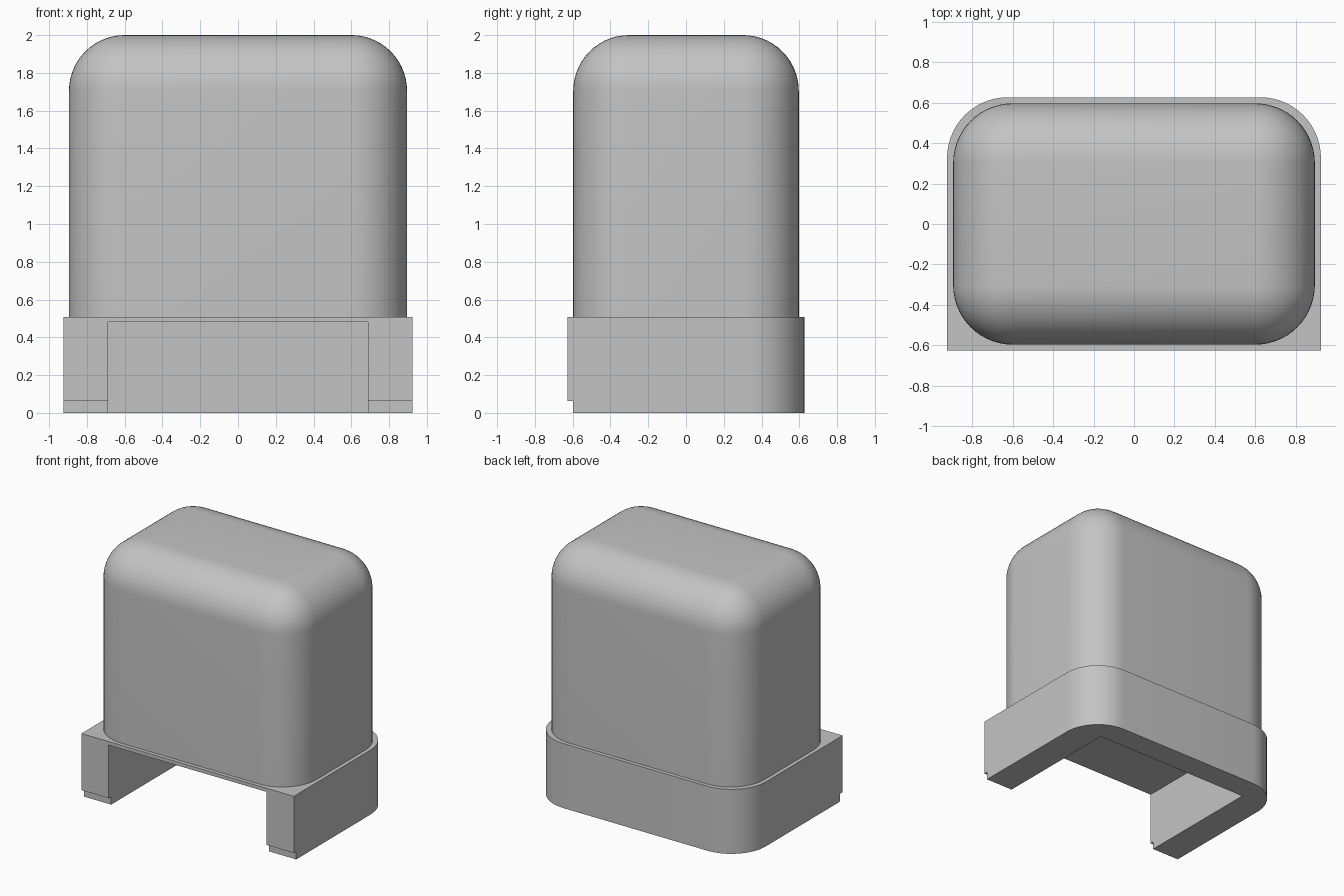
import bpy, bmesh, math

if "Cube" in bpy.data.objects:
    bpy.data.objects.remove(bpy.data.objects["Cube"])

grey = bpy.data.materials.new("plain_grey")
grey.diffuse_color = (0.55, 0.55, 0.55, 1)
grey.use_nodes = True
grey.node_tree.nodes["Principled BSDF"].inputs["Base Color"].default_value = grey.diffuse_color


def box(name, lo, hi, bevel_rule=None, radius=0.3, segments=14):
    """Box between two corners; edges chosen by bevel_rule(mid, direction) are rounded."""
    bm = bmesh.new()
    bmesh.ops.create_cube(bm, size=1)
    for v in bm.verts:
        v.co = [(a + b) / 2 + c * (b - a) for a, b, c in zip(lo, hi, v.co)]
    if bevel_rule:
        edges = [e for e in bm.edges
                 if bevel_rule((e.verts[0].co + e.verts[1].co) / 2,
                               e.verts[0].co - e.verts[1].co)]
        bmesh.ops.bevel(bm, geom=edges, offset=radius, offset_type='OFFSET',
                        segments=segments, profile=0.5, affect='EDGES')
    bmesh.ops.recalc_face_normals(bm, faces=bm.faces[:])
    me = bpy.data.meshes.new(name)
    bm.to_mesh(me)
    bm.free()
    me.materials.append(grey)
    ob = bpy.data.objects.new(name, me)
    bpy.context.collection.objects.link(ob)
    return ob


def activate(ob):
    bpy.ops.object.select_all(action='DESELECT')
    ob.select_set(True)
    bpy.context.view_layer.objects.active = ob


def cut(ob, cutter):
    activate(ob)
    mod = ob.modifiers.new("cut", 'BOOLEAN')
    mod.operation = 'DIFFERENCE'
    mod.solver = 'EXACT'
    mod.object = cutter
    bpy.ops.object.modifier_apply(modifier=mod.name)
    bpy.data.objects.remove(cutter)


# Upper body: all edges rounded except the bottom ones
body = box("body", (-0.895, -0.597, 0.505), (0.895, 0.597, 2.0),
           lambda mid, d: mid.z > 0.6, radius=0.295)

# Base: only the two back upright edges are rounded
base = box("base", (-0.925, -0.627, 0), (0.925, 0.627, 0.508),
           lambda mid, d: abs(d.z) > 0.1 and mid.y > 0, radius=0.3)

# Recess open to the front and bottom, leaving a U of walls under a thin plate
cut(base, box("recess_cutter", (-0.687, -1, -0.5), (0.687, 0.432, 0.48)))
# Small step along the lower front of both legs
cut(base, box("step_cutter", (-1.5, -1, -0.5), (1.5, -0.597, 0.062)))

for ob in (body, base):
    activate(ob)
    bpy.ops.object.shade_smooth_by_angle(angle=math.radians(30))
